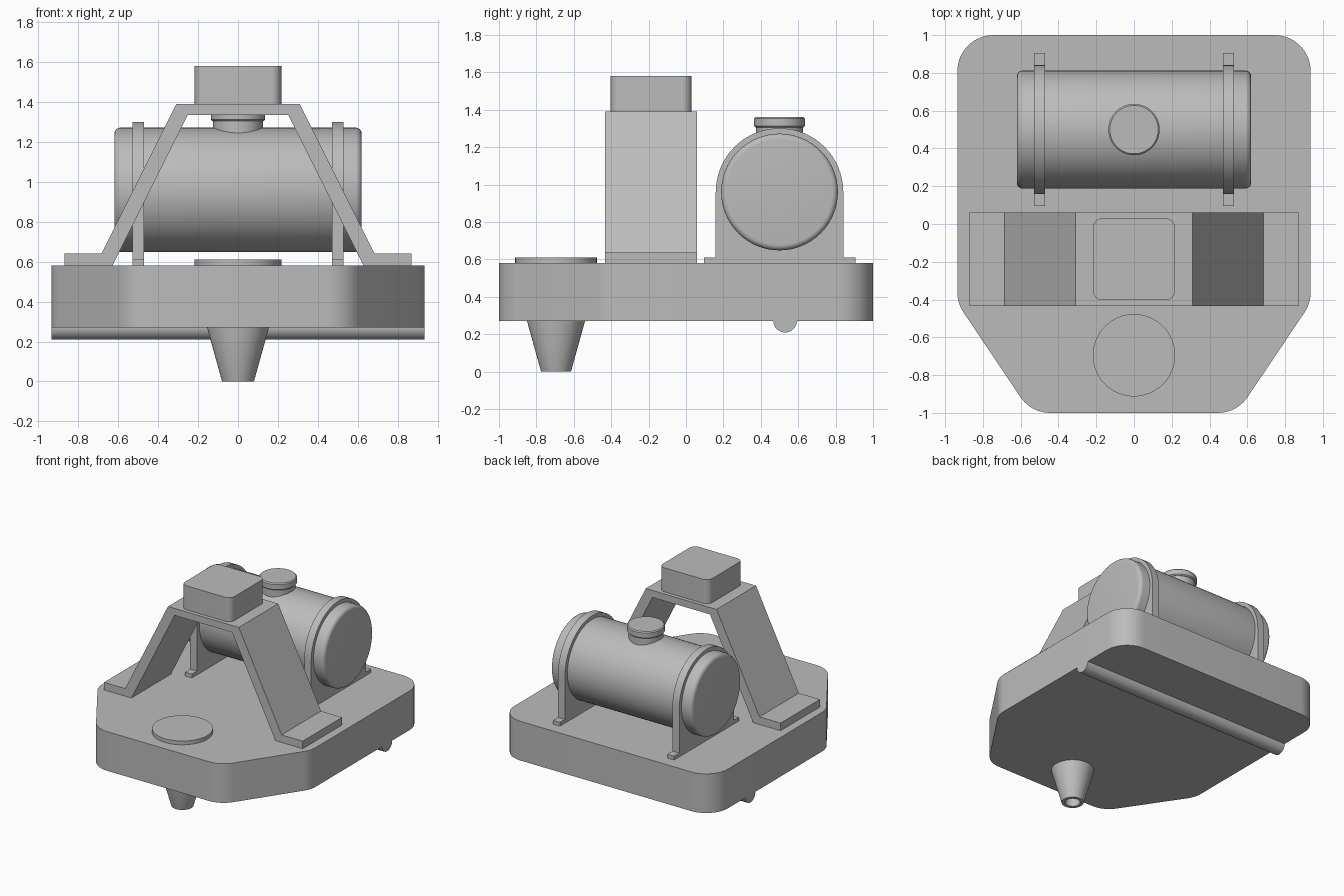
import bpy, bmesh, math
from mathutils import Matrix, Vector

cube = bpy.data.objects.get("Cube")
if cube:
    bpy.data.objects.remove(cube, do_unlink=True)

grey = bpy.data.materials.new("plain grey")
grey.use_nodes = True
COLOUR = (0.5, 0.5, 0.5, 1)
grey.diffuse_color = COLOUR
grey.node_tree.nodes["Principled BSDF"].inputs["Base Color"].default_value = COLOUR


def finish(bm, name, location=(0, 0, 0)):
    """Turn a bmesh into a shaded, coloured object."""
    bmesh.ops.remove_doubles(bm, verts=bm.verts, dist=1e-5)
    bmesh.ops.recalc_face_normals(bm, faces=bm.faces)
    mesh = bpy.data.meshes.new(name)
    bm.to_mesh(mesh)
    bm.free()
    mesh.materials.append(grey)
    mesh.shade_smooth()
    mesh.set_sharp_from_angle(angle=math.radians(30))
    obj = bpy.data.objects.new(name, mesh)
    obj.location = location
    bpy.context.collection.objects.link(obj)
    return obj


def prism(name, outline, place, low, high):
    """Extrude a 2D outline; place(a, b, depth) gives the 3D point."""
    bm = bmesh.new()
    face = bm.faces.new([bm.verts.new(place(a, b, low)) for a, b in outline])
    new = bmesh.ops.extrude_face_region(bm, geom=[face])["geom"]
    shift = Vector(place(0, 0, high)) - Vector(place(0, 0, low))
    bmesh.ops.translate(bm, vec=shift,
                        verts=[v for v in new if isinstance(v, bmesh.types.BMVert)])
    return finish(bm, name)


def lathe(name, profile, location, along_x=False, steps=64):
    """Revolve (radius, height) points about z, optionally laid along x."""
    bm = bmesh.new()
    verts = [bm.verts.new((r, 0, h)) for r, h in profile]
    edges = [bm.edges.new(pair) for pair in zip(verts, verts[1:])]
    bmesh.ops.spin(bm, geom=verts + edges, cent=(0, 0, 0), axis=(0, 0, 1),
                   angle=math.tau, steps=steps, use_duplicate=False)
    if along_x:
        bm.transform(Matrix.Rotation(math.pi / 2, 4, "Y"))
    return finish(bm, name, location)


def fillet(corners, radius, steps=10):
    """Round every corner of a convex outline."""
    result = []
    for i, corner in enumerate(corners):
        p = Vector(corner)
        u = (Vector(corners[i - 1]) - p).normalized()
        v = (Vector(corners[(i + 1) % len(corners)]) - p).normalized()
        half = u.angle(v) / 2
        centre = p + (u + v).normalized() * radius / math.sin(half)
        start = p + u * radius / math.tan(half) - centre
        end = p + v * radius / math.tan(half) - centre
        sweep = start.angle(end)
        for k in range(steps + 1):
            t = k / steps
            point = (start * math.sin((1 - t) * sweep) + end * math.sin(t * sweep)) / math.sin(sweep)
            result.append(tuple(centre + point))
    return result


def upright(a, b, d):
    return (a, b, d)


def along_y(a, b, d):
    return (a, d, b)


def along_x(a, b, d):
    return (d, a, b)


def mirrored(half):
    """Complete a half outline with its reflection across the first axis."""
    return half + [(-a, b) for a, b in reversed(half)]


# Base tray and its lid
outline = fillet(mirrored([(0.545, -1), (0.935, -0.42), (0.935, 1)]), 0.19)
prism("base_tray", outline, upright, 0.27, 0.52)
prism("base_lid", outline, upright, 0.52, 0.58)

# Round rail across the underside
lathe("underside_rail", [(0, -0.935), (0.063, -0.935), (0.063, 0.935), (0, 0.935)],
      (0, 0.53, 0.272), along_x=True, steps=32)

# Hollow nozzle below and round cover above
lathe("nozzle", [(0, 0.28), (0.155, 0.28), (0.155, 0.27), (0.08, 0), (0.055, 0),
                 (0.055, 0.2), (0, 0.2)], (0, -0.695, 0))
lathe("round_cover", [(0, 0.57), (0.218, 0.57), (0.218, 0.61), (0, 0.61)], (0, -0.695, 0))

# Bridge bracket with splayed legs and flat feet
bridge = mirrored([(0.31, 1.39), (0.685, 0.64), (0.87, 0.64), (0.87, 0.58),
                   (0.63, 0.58), (0.252, 1.335)])
prism("bridge_bracket", bridge, along_y, -0.433, 0.06)

# Rounded box on the bridge
box = fillet([(-0.217, -0.403), (0.217, -0.403), (0.217, 0.03), (-0.217, 0.03)], 0.05)
prism("top_box", box, upright, 1.39, 1.58)

# Tank with rounded rims
R, L, B = 0.312, 0.62, 0.03
rim = [(R - B + B * math.cos(t * math.pi / 12), L - B + B * math.sin(t * math.pi / 12))
       for t in range(7)]
half = rim + [(0, L)]
lathe("tank", [(r, -h) for r, h in reversed(half)] + half, (0, 0.5, 0.96), along_x=True)

# Filler neck and cap
lathe("filler_neck", [(0, 1.2), (0.125, 1.2), (0.125, 1.31), (0, 1.31)], (0, 0.5, 0))
lathe("filler_cap", [(0, 1.305), (0.128, 1.305), (0.136, 1.313), (0.136, 1.352),
                     (0.128, 1.36), (0, 1.36)], (0, 0.5, 0))

# Arched saddles with small feet
S = 0.341
arch = [(0.5 + S * math.cos(k * math.pi / 32), 0.96 + S * math.sin(k * math.pi / 32))
        for k in range(33)]
saddle = arch + [(0.5 - S, 0.61), (0.095, 0.61), (0.095, 0.58),
                 (0.905, 0.58), (0.905, 0.61), (0.5 + S, 0.61)]
for side, x in (("left", 0.5), ("right", -0.5)):
    prism(side + "_saddle", saddle, along_x, x - 0.03, x + 0.03)
